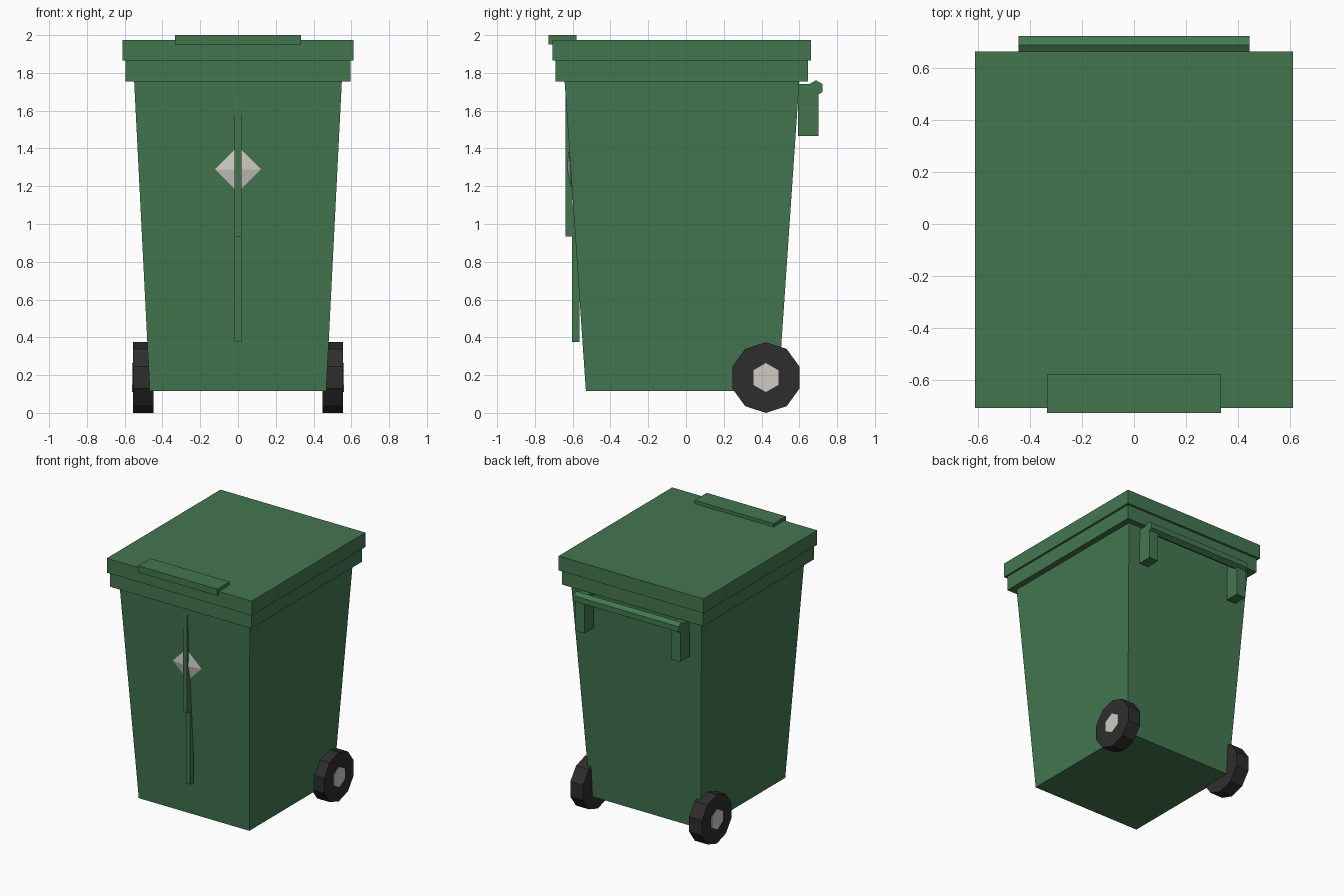
import bpy, bmesh, math
from mathutils import Vector

if "Cube" in bpy.data.objects:
    bpy.data.objects.remove(bpy.data.objects["Cube"])


def material(name, rgb):
    m = bpy.data.materials.new(name)
    m.diffuse_color = (*rgb, 1)
    m.use_nodes = True
    m.node_tree.nodes["Principled BSDF"].inputs["Base Color"].default_value = m.diffuse_color
    return m


GREEN = material("bin green", (0.057, 0.183, 0.081))
BLACK = material("tyre black", (0.027, 0.027, 0.027))
PALE = material("pale grey", (0.62, 0.60, 0.55))


def loft(name, ring_a, ring_b, mat):
    """Closed solid between two rings; ring_b may be a single apex point."""
    bm = bmesh.new()
    a = [bm.verts.new(p) for p in ring_a]
    b = [bm.verts.new(p) for p in ring_b]
    bm.faces.new(a)
    if len(b) > 1:
        bm.faces.new(b)
    for i in range(len(a)):
        j = (i + 1) % len(a)
        if len(b) > 1:
            bm.faces.new((a[i], a[j], b[j], b[i]))
        else:
            bm.faces.new((a[i], a[j], b[0]))
    bmesh.ops.recalc_face_normals(bm, faces=bm.faces)
    me = bpy.data.meshes.new(name)
    bm.to_mesh(me)
    bm.free()
    me.materials.append(mat)
    ob = bpy.data.objects.new(name, me)
    bpy.context.collection.objects.link(ob)
    return ob


def rect(x0, x1, y0, y1, z):
    return [(x0, y0, z), (x1, y0, z), (x1, y1, z), (x0, y1, z)]


def box(name, x0, x1, y0, y1, z0, z1, mat=GREEN):
    return loft(name, rect(x0, x1, y0, y1, z0), rect(x0, x1, y0, y1, z1), mat)


def x_prism(name, sides, r, x0, x1, y, z, mat):
    """Regular prism along x with one corner pointing up."""
    def ring(x):
        return [(x, y + r * math.sin(t), z + r * math.cos(t))
                for t in (2 * math.pi * i / sides for i in range(sides))]
    return loft(name, ring(x0), ring(x1), mat)


# Tapered body, rim and lid
loft("body", rect(-0.467, 0.467, -0.53, 0.488, 0.115),
     rect(-0.55, 0.55, -0.643, 0.60, 1.76), GREEN)
box("rim", -0.596, 0.596, -0.69, 0.645, 1.755, 1.865)
box("lid", -0.612, 0.612, -0.708, 0.663, 1.865, 1.975)
box("lid_grip", -0.334, 0.334, -0.728, -0.58, 1.95, 2.0)

# Two stepped ribs down the front
box("upper_rib", -0.018, 0.018, -0.6385, -0.6015, 0.935, 1.70)
box("lower_rib", -0.018, 0.018, -0.6025, -0.565, 0.375, 1.10)

# Shallow four-sided badge lying on the sloping front
slope = -0.113 / 1.645
centre = Vector((0, -0.53 + slope * (1.29 - 0.115) - 0.002, 1.29))
up = Vector((0, slope, 1)).normalized()
out = Vector((0, -1, slope)).normalized()
R = 0.122
side = Vector((1, 0, 0))
loft("badge", [centre + d * R for d in (up, side, -up, -side)],
     [centre + out * 0.018], PALE)

# Rear push bar with brackets
x_prism("push_bar", 6, 0.041, -0.445, 0.445, 0.688, 1.72, GREEN)

for s, label in ((1, "right"), (-1, "left")):
    xs = sorted((s * 0.365, s * 0.444))
    box(f"{label}_bar_bracket", *xs, 0.592, 0.702, 1.465, 1.742)
    # Ten-sided wheels with six-sided hubs
    x_prism(f"{label}_wheel", 10, 0.187, s * 0.448, s * 0.556, 0.423, 0.187, BLACK)
    x_prism(f"{label}_hub", 6, 0.077, s * 0.50, s * 0.561, 0.423, 0.187, PALE)
